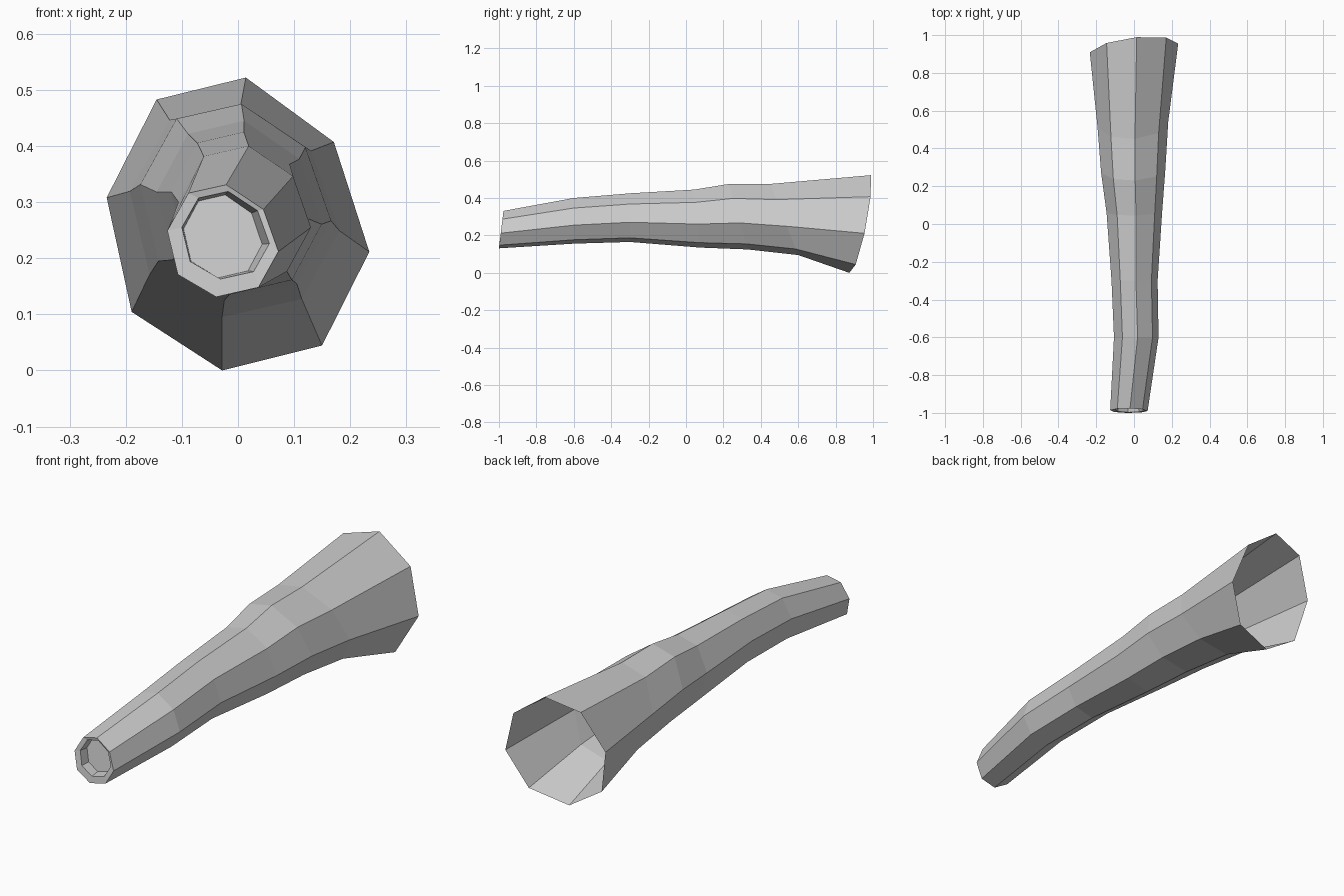
import bpy
import bmesh

if "Cube" in bpy.data.objects:
    bpy.data.objects.remove(bpy.data.objects["Cube"], do_unlink=True)

grey = bpy.data.materials.new("plain grey")
grey.use_nodes = True
GREY = (0.6, 0.6, 0.6, 1)
grey.diffuse_color = GREY
grey.node_tree.nodes["Principled BSDF"].inputs["Base Color"].default_value = GREY

# Uneven octagon, scaled so that each half extent is one
SECTION = [(.06, 1), (.73, .56), (1, -.19), (.64, -.83),
           (-.12, -1), (-.81, -.6), (-1, .18), (-.62, .85)]


def add_ring(bm, y, cx, cz, half_x, half_z, lean_x=0, lean_z=0):
    """Octagon ring; the leans shift y toward the right side and the top."""
    return [bm.verts.new((cx + u * half_x, y + u * lean_x + v * lean_z, cz + v * half_z))
            for u, v in SECTION]


# Rings from the recessed plug, over the lip, to the flared open mouth
RINGS = [
    (-.94, -.027, .239, .07, .074, 0, .01),
    (-.985, -.022, .241, .078, .078, 0, .012),
    (-.988, -.027, .231, .099, .1, 0, .012),
    (-.6, .012, .278, .118, .122),
    (-.3, .003, .295, .122, .13),
    (.06, .002, .29, .147, .155, 0, -.015),
    (.28, -.004, .3, .17, .175, 0, -.05),
    (.525, -.006, .285, .187, .19, 0, -.075),
    (.932, 0, .261, .234, .261, .033, .055),
]

bm = bmesh.new()
rings = [add_ring(bm, *r) for r in RINGS]
bm.faces.new(rings[0])
for a, b in zip(rings, rings[1:]):
    for i in range(len(a)):
        j = (i + 1) % len(a)
        bm.faces.new((a[i], a[j], b[j], b[i]))
bmesh.ops.recalc_face_normals(bm, faces=bm.faces)

mesh = bpy.data.meshes.new("flared_tube")
bm.to_mesh(mesh)
bm.free()
mesh.materials.append(grey)
tube = bpy.data.objects.new("flared_tube", mesh)
bpy.context.collection.objects.link(tube)
